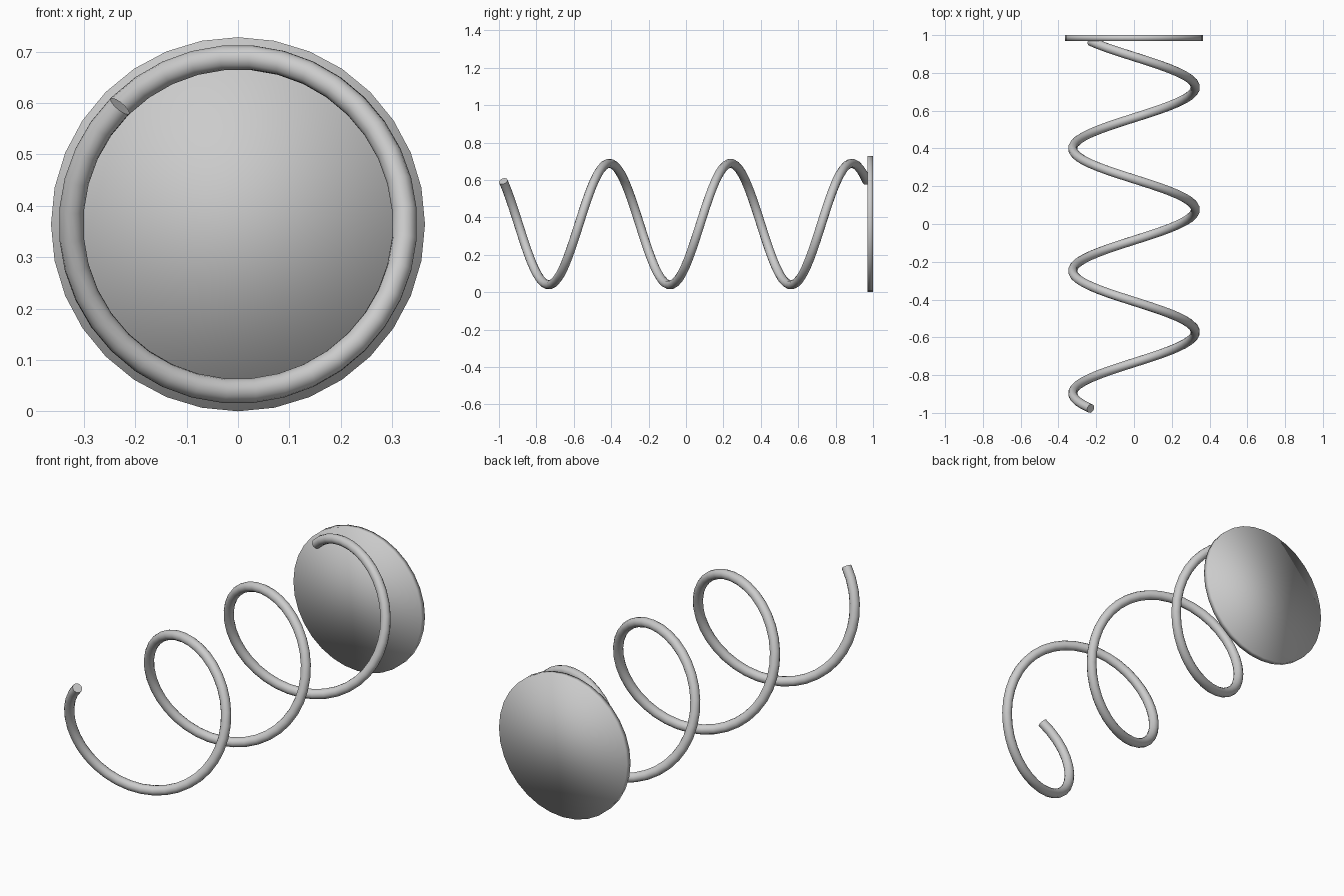
import bpy
from math import sin, cos, pi, radians

if "Cube" in bpy.data.objects:
    bpy.data.objects.remove(bpy.data.objects["Cube"])

DISC_R, DISC_T = 0.364, 0.03
COIL_R, WIRE_R = 0.325, 0.024
PITCH, TURNS, STEPS = 0.648, 3, 36
START_Y = -0.977

# coil spring: helix along y, swept with a round wire section
curve = bpy.data.curves.new("coil_spring", 'CURVE')
curve.dimensions = '3D'
curve.bevel_depth = WIRE_R
curve.bevel_resolution = 4
curve.use_fill_caps = True
spline = curve.splines.new('POLY')
count = TURNS * STEPS + 1
spline.points.add(count - 1)
for i in range(count):
    a = pi / 4 + 2 * pi * i / STEPS
    spline.points[i].co = (-COIL_R * sin(a), START_Y + PITCH * i / STEPS,
                           DISC_R + COIL_R * cos(a), 1)
coil = bpy.data.objects.new("coil_spring", curve)
bpy.context.collection.objects.link(coil)
bpy.context.view_layer.objects.active = coil
coil.select_set(True)
bpy.ops.object.convert(target='MESH')
bpy.ops.object.shade_smooth_by_angle(angle=radians(50))
bpy.ops.object.select_all(action='DESELECT')

# end plate: thin disc closing the back of the spring, softly shaded all over
bpy.ops.mesh.primitive_cylinder_add(vertices=32, radius=DISC_R, depth=DISC_T,
                                    location=(0, 1 - DISC_T / 2, DISC_R),
                                    rotation=(pi / 2, 0, 0))
plate = bpy.context.object
plate.name = "end_plate"
bpy.ops.object.shade_smooth()
